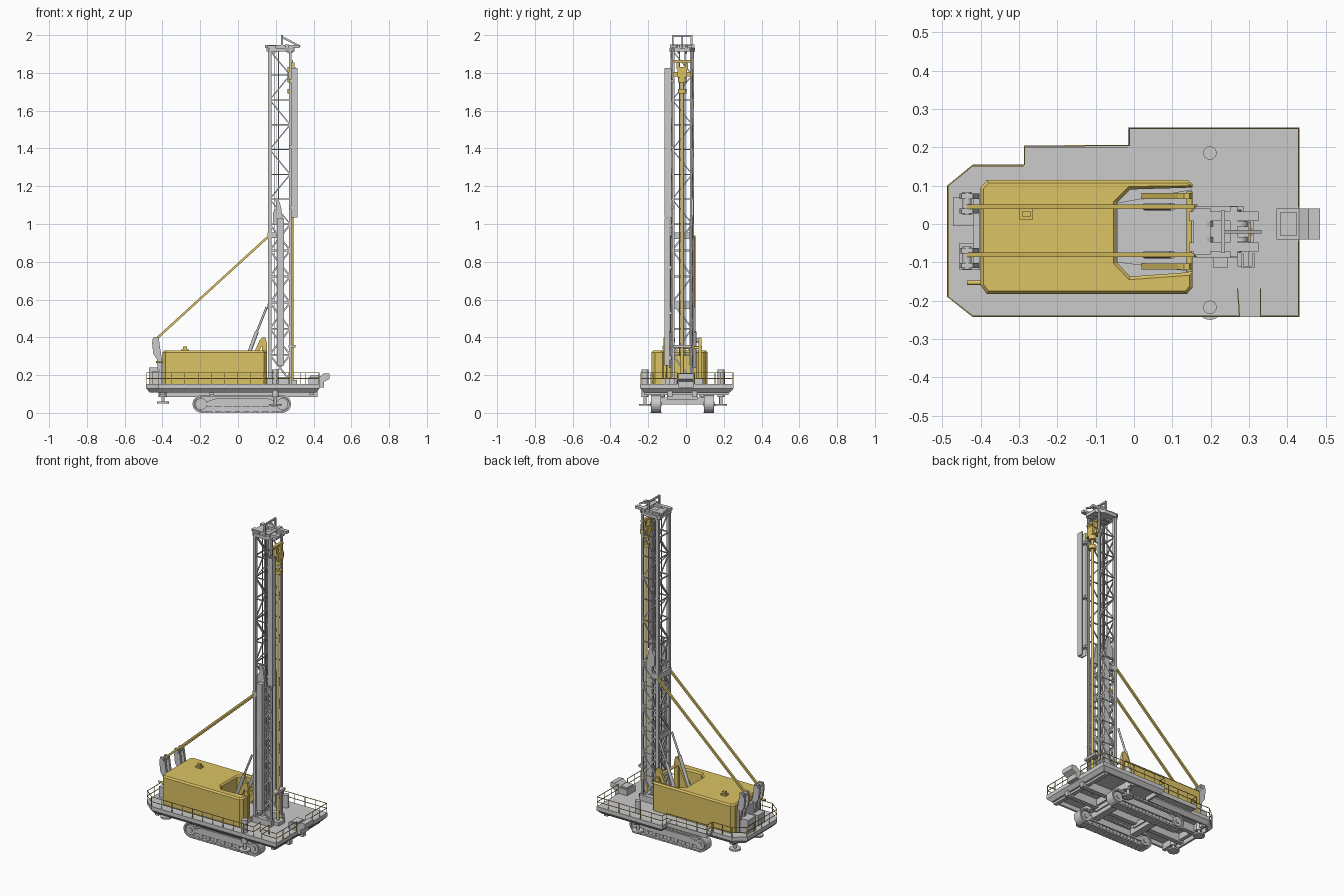
import bpy, bmesh, math
from mathutils import Vector, Matrix

if "Cube" in bpy.data.objects:
    bpy.data.objects.remove(bpy.data.objects["Cube"])

YC = -0.02  # centre line of the machine
yellow = bpy.data.materials.new("yellow_paint")
yellow.diffuse_color = (0.72, 0.55, 0.13, 1)
yellow.use_nodes = True
yellow.node_tree.nodes["Principled BSDF"].inputs["Base Color"].default_value = yellow.diffuse_color


def finish(name, bm, mat=None, smooth=False):
    bmesh.ops.recalc_face_normals(bm, faces=bm.faces)
    me = bpy.data.meshes.new(name)
    bm.to_mesh(me)
    bm.free()
    ob = bpy.data.objects.new(name, me)
    bpy.context.collection.objects.link(ob)
    if mat:
        me.materials.append(mat)
    if smooth:
        bpy.ops.object.select_all(action='DESELECT')
        ob.select_set(True)
        bpy.context.view_layer.objects.active = ob
        bpy.ops.object.shade_smooth_by_angle(angle=math.radians(40))
    return ob


def boxes(name, items, mat=None):
    """items: (x0, x1, y0, y1, z0, z1)"""
    bm = bmesh.new()
    for a, b, c, d, e, f in items:
        m = Matrix.Translation(((a + b) / 2, (c + d) / 2, (e + f) / 2))
        bmesh.ops.create_cube(bm, size=1, matrix=m @ Matrix.Diagonal((b - a, d - c, f - e, 1)))
    return finish(name, bm, mat)


def bars(name, segs, w, mat=None, sides=0):
    """Square or round bars between point pairs."""
    bm = bmesh.new()
    for p, q in segs:
        p, q = Vector(p), Vector(q)
        d = q - p
        m = Matrix.Translation((p + q) / 2) @ d.to_track_quat('Z', 'Y').to_matrix().to_4x4()
        if sides:
            bmesh.ops.create_cone(bm, cap_ends=True, segments=sides, radius1=w / 2,
                                  radius2=w / 2, depth=d.length, matrix=m)
        else:
            bmesh.ops.create_cube(bm, size=1, matrix=m @ Matrix.Diagonal((w, w, d.length, 1)))
    return finish(name, bm, mat, sides > 0)


def prism(name, pts, lo, hi, axis='z', mat=None, top=(), bottom=()):
    """Extruded outline; top and bottom list (thickness, depth) insets of the caps."""
    put = (lambda a, b, c: (a, b, c)) if axis == 'z' else (lambda a, b, c: (a, c, b))
    bm = bmesh.new()
    A = [bm.verts.new(put(a, b, lo)) for a, b in pts]
    B = [bm.verts.new(put(a, b, hi)) for a, b in pts]
    n = len(pts)
    fa, fb = bm.faces.new(A), bm.faces.new(B)
    for i in range(n):
        bm.faces.new((A[i], A[(i + 1) % n], B[(i + 1) % n], B[i]))
    bmesh.ops.recalc_face_normals(bm, faces=bm.faces)
    for face, steps in ((fb, top), (fa, bottom)):
        for t, d in steps:
            bmesh.ops.inset_region(bm, faces=[face], thickness=t, depth=d, use_even_offset=True)
    return finish(name, bm, mat)


# Deck with chamfered skirt and hollow underside
deck = [(-.487, -.19), (-.42, -.243), (.432, -.243), (.432, .252), (-.015, .252),
        (-.015, .155), (-.42, .155), (-.487, .10)]
prism("deck", deck, .13, .154, bottom=((.02, .022), (.012, 0), (.001, -.026)))
boxes("side_walkway", [(-.285, -.015, .15, .205, .138, .152), (-.285, -.015, .2, .205, .13, .156)])
boxes("deck_frame_beams",
      [(-.42, .42, y - .014, y + .014, .085, .14) for y in (-.085, .045)]
      + [(x - .012, x + .012, -.22, .13 if x < 0 else .225, .095, .135) for x in (-.40, -.14, .2, .39)])

# Crawler tracks
def stadium(x0, x1, z, r, n=10):
    out = [(x1 + r * math.sin(math.pi * i / n), z - r * math.cos(math.pi * i / n)) for i in range(n + 1)]
    return out + [(x0 - r * math.sin(math.pi * i / n), z + r * math.cos(math.pi * i / n)) for i in range(n + 1)]

for side, y in (("front", -.159), ("back", .121)):
    ins = ((.009, 0), (.001, -.014))
    prism(side + "_track_belt", stadium(-.195, .235, .047, .046), y - .027, y + .027, 'y', top=ins, bottom=ins)
    segs = [((-.195, y - .024, .047), (-.195, y + .024, .047)), ((.235, y - .024, .047), (.235, y + .024, .047))]
    bars(side + "_track_wheels", segs, .062, sides=20)
    bars(side + "_track_hubs", [((a[0], y - .029, .047), (a[0], y + .029, .047)) for a, b in segs], .028, sides=12)
    bars(side + "_track_rollers", [((-.13 + i * .05, y - .02, .021), (-.13 + i * .05, y + .02, .021))
                                   for i in range(7)], .026, sides=10)
    prism(side + "_track_frame", [(-.165, .035), (.205, .035), (.205, .06), (.16, .075), (-.12, .075),
                                  (-.165, .06)], y - .023, y + .023, 'y')
    # Grouser plates along top and bottom runs
    boxes(side + "_track_shoes", [(x - .009, x + .009, y - .028, y + .028, z, z + .004)
                                  for x in [-.19 + .0265 * i for i in range(17)] for z in (0, .091)])
boxes("track_axles", [(x - .022, x + .022, -.145, .105, .045, .082) for x in (-.11, .17)]
      + [(x - .03, x + .03, -.10, .06, .07, .1) for x in (-.11, .17)])

# Levelling jacks
jacks = [(.198, -.217, .23, .038), (.198, .185, .23, .038), (-.397, -.13, .15, .05), (-.397, .09, .15, .05)]
bars("jack_cylinders", [((x, y, .085), (x, y, t)) for x, y, t, f in jacks], .035, sides=16)
bars("jack_rods", [((x, y, f), (x, y, .1)) for x, y, t, f in jacks], .018, sides=12)
bars("jack_feet", [((x, y, f), (x, y, f + .01)) for x, y, t, f in jacks], .066, sides=16)

# Machinery house with notch for the mast
house = [(-.40, -.16), (-.383, -.183), (.137, -.183), (.153, -.165), (.153, -.125), (-.01, -.137),
         (-.045, -.10), (-.045, .055), (-.01, .09), (.153, .095), (.153, .103), (.14, .115),
         (-.383, .115), (-.40, .095)]
prism("machinery_house", house, .154, .32, mat=yellow, top=((.008, .009),))
prism("notch_floor", [(-.044, -.1), (.15, -.124), (.15, .09), (-.044, .055)], .154, .18)
boxes("roof_vent", [(-.298, -.263, .012, .04, .328, .338), (-.29, -.27, .018, .034, .338, .352)], yellow)
bars("exhaust", [((-.435, -.153, .27), (-.395, -.153, .27))], .012, yellow, 10)

# Rear mast support
boxes("rear_cabinet", [(-.472, -.402, -.005, .07, .154, .24), (-.455, -.402, -.12, -.05, .154, .22),
                       (-.418, -.402, -.115, .08, .154, .29)])
arm = [(-.425, .23), (-.405, .23), (-.405, .30), (-.412, .34), (-.42, .40), (-.45, .40), (-.455, .37),
       (-.448, .31), (-.43, .285)]
for i, y in enumerate((-.089, .053)):
    for k in (-.026, .012):
        prism("support_arm_%d" % i, arm, y + k, y + k + .014, 'y')
    bars("support_pin_%d" % i, [((-.435, y - .03, .385), (-.435, y + .03, .385))], .024, sides=12)

# Long back braces, raising cylinders and yellow pivot stands
bars("back_braces", [((-.44, y, .385), (.162, y, .935)) for y in (-.08, .045)], .012, yellow)
bars("raising_cylinders", [((.03, y, .24), (.10, y, .43)) for y in (-.08, .045)], .02, sides=12)
bars("raising_rods", [((.10, y, .43), (.152, y, .56)) for y in (-.08, .045)], .012, sides=12)
for i, y in enumerate((-.111, .073)):
    prism("pivot_stand_%d" % i, [(.02, .18), (.045, .18), (.128, .36), (.128, .18), (.153, .18),
                                 (.153, .37), (.145, .40), (.13, .40), (.115, .385)],
          y - .008, y + .008, 'y', yellow)
bars("pivot_shaft", [((.145, -.125, .345), (.145, .085, .345))], .016, yellow, 12)

# Lattice mast
XB, XF, Y0, Y1 = .168, .276, -.073, .033
bars("mast_rear_chords", [((XB, y, .155), (XB, y, 1.93)) for y in (Y0, Y1)], .018)
bars("mast_front_chords", [((XF, y, .155), (XF, y, 1.93)) for y in (Y0 + .006, Y1 - .006)], .012)
light, heavy = [], []
upper = [1.0 + i * .1314 for i in range(8)]
lower = [.17 + i * .138 for i in range(7)]
for zs, out in ((upper, light), (lower, heavy)):
    for i, (a, b) in enumerate(zip(zs, zs[1:])):
        u, v = (a, b) if i % 2 else (b, a)
        for y in (Y0, Y1):
            out += [((XB, y, u), (XF, y, v)), ((XB, y, b), (XF, y, b))]
            if out is heavy:
                out.append(((XB, y, v), (XF, y, u)))
        out += [((XB, Y0, u), (XB, Y1, v)), ((XB, Y0, b), (XB, Y1, b))]
bars("mast_upper_lattice", light, .006)
bars("mast_lower_lattice", heavy, .009)
boxes("mast_collar", [(.157, .205, y - .01, y + .01, .925, .955) for y in (Y0, Y1)]
      + [(.157, .172, Y0, Y1, .92, .955), (.157, .175, Y0, Y1, .55, .58)])
boxes("mast_base", [(.155, .285, y - .014, y + .014, .154, .19) for y in (Y0, Y1)])
bars("hoist_cables", [((x, y, .3), (x, y, 1.93)) for x in (.192, .215) for y in (-.035, -.005)], .004)

# Feed cylinders on both sides of the mast
for i, (y, s) in enumerate(((-.101, .014), (.026, .008))):
    boxes("feed_cylinder_%d" % i, [(.207, .244, y - s, y + s, .25, 1.03)])
    prism("feed_sheave_block_%d" % i, [(.185, 1.0), (.24, 1.0), (.228, 1.09), (.215, 1.13), (.198, 1.13),
                                       (.205, 1.09), (.185, 1.06)], -.079 if i == 0 else .02,
          -.064 if i == 0 else .04, 'y')
boxes("feed_brackets", [(.212, .238, -.105, -.07, z, z + .02) for z in (.28, .52, .76, .98)])

# Hose guide trough on the front corner
boxes("hose_trough", [(.28, .314, -.115, -.109, 1.035, 1.825), (.28, .286, -.115, -.077, 1.035, 1.825),
                      (.308, .314, -.115, -.077, 1.035, 1.825)])
boxes("hose_trough_mounts", [(.27, .3, -.111, -.066, z, z + .015) for z in (1.08, 1.4, 1.75)])

# Crown with sheaves and lifting loop
crown = [(.15, -.075), (.165, -.087), (.25, -.087), (.30, -.06), (.30, .02), (.25, .047), (.165, .047), (.15, .035)]
prism("mast_crown", crown, 1.912, 1.932)
boxes("crown_plate", [(.143, .325, y - .012, y + .012, 1.932, 1.947) for y in (-.06, .02)]
      + [(.155, .2, -.08, .04, 1.932, 1.944), (.25, .27, -.085, .045, 1.932, 1.95)])
bars("crown_sheaves", [((x, y - .006, 1.925), (x, y + .006, 1.925)) for x in (.185, .275) for y in (-.04, 0)],
     .045, sides=16)
bars("lifting_loop", [((.232, -.07, 1.93), (.232, -.07, 1.995)), ((.232, .03, 1.93), (.232, .03, 1.995)),
                      ((.232, -.075, 1.995), (.232, .035, 1.995)), ((.232, YC, 1.99), (.33, YC, 1.94))], .01)

# Rotary drill head and drill pipe
boxes("drill_head", [(.262, .305, -.045, .005, 1.775, 1.83), (.268, .295, -.067, .027, 1.78, 1.805),
                     (.27, .298, -.05, -.034, 1.82, 1.855), (.27, .298, -.006, .01, 1.82, 1.855),
                     (.272, .29, -.067, .027, 1.855, 1.868)], yellow)
bars("drill_chuck", [((.286, YC, 1.69), (.286, YC, 1.715)), ((.286, YC, 1.75), (.286, YC, 1.78))], .046, yellow, 16)
bars("drill_pipe", [((.286, YC, .12), (.286, YC, 1.78))], .018, yellow, 16)
boxes("pipe_guide", [(.262, .312, -.05, .01, .154, .175), (.268, .304, -.068, .028, .345, .36)])

# Dust box on the deck end
prism("dust_box", [(.372, .154), (.372, .19), (.43, .19), (.455, .21), (.485, .208), (.485, .18),
                   (.455, .165), (.455, .135), (.432, .135), (.432, .154)], -.04, .04, 'y')
boxes("dust_box_lid", [(.38, .425, -.03, .03, .188, .197)])

# Railings around the deck
rails, posts = [], []
def rail(path):
    for (a, b), (c, d) in zip(path, path[1:]):
        n = max(1, round(math.hypot(c - a, d - b) / .07))
        rails.extend([((a, b, z), (c, d, z)) for z in (.182, .212)])
        posts.extend([((a + (c - a) * i / n, b + (d - b) * i / n, .15),
                       (a + (c - a) * i / n, b + (d - b) * i / n, .212)) for i in range(n + 1)])

rail([(.27, -.17), (.275, -.24), (-.42, -.24), (-.484, -.19), (-.484, .10), (-.42, .152), (-.29, .152)])
rail([(.33, -.17), (.33, -.24), (.429, -.24), (.429, -.045)])
rail([(.429, .045), (.429, .249), (-.012, .249), (-.012, .205), (-.285, .203), (-.285, .155)])
bars("railing_rails", rails, .003, yellow)
bars("railing_posts", posts, .003, yellow)
